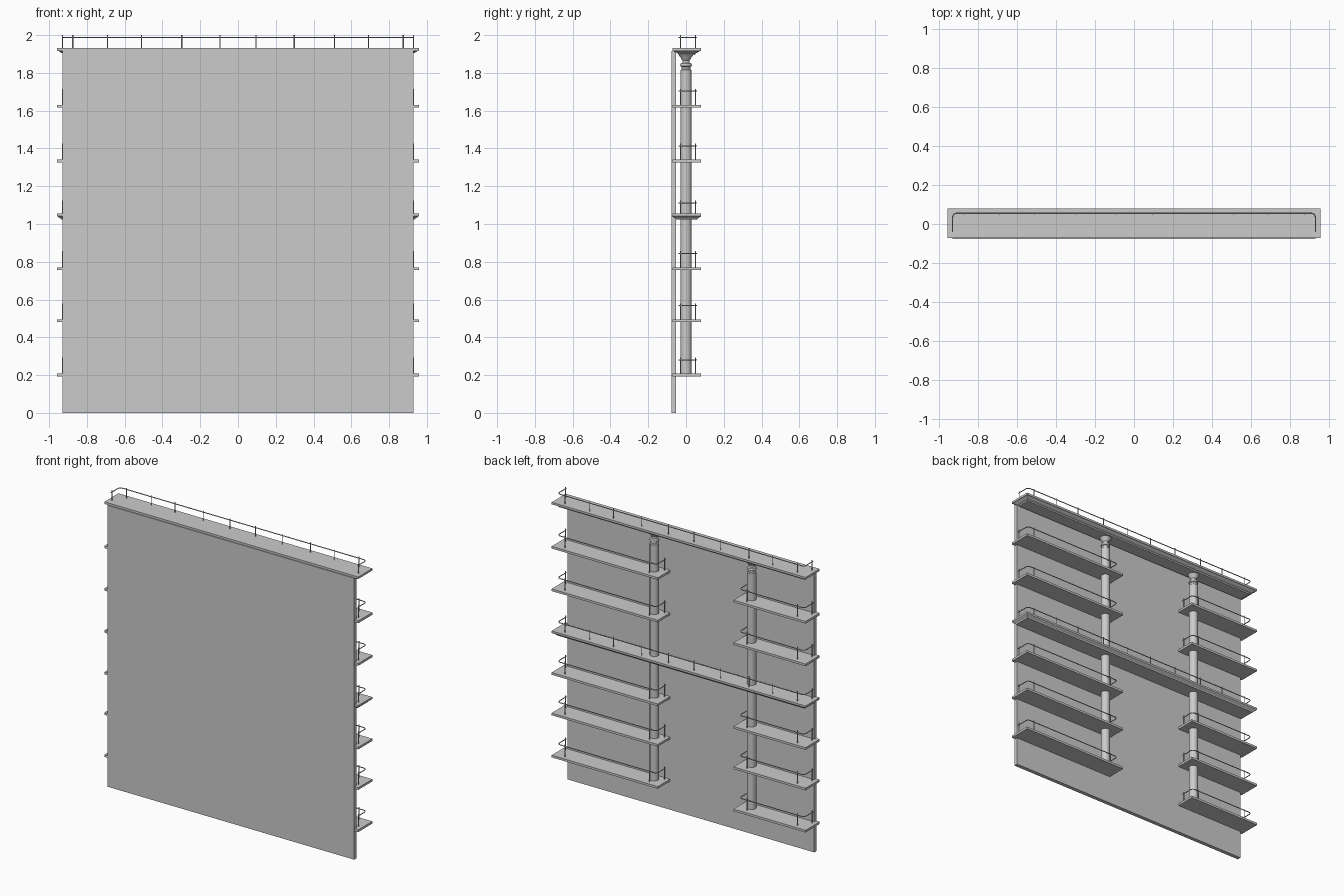
import bpy, bmesh, math
from mathutils import Vector

if "Cube" in bpy.data.objects:
    bpy.data.objects.remove(bpy.data.objects["Cube"])


def mesh_object(name, bm, smooth=False):
    bmesh.ops.recalc_face_normals(bm, faces=bm.faces)
    me = bpy.data.meshes.new(name)
    bm.to_mesh(me)
    bm.free()
    ob = bpy.data.objects.new(name, me)
    bpy.context.collection.objects.link(ob)
    if smooth:
        bpy.context.view_layer.objects.active = ob
        ob.select_set(True)
        bpy.ops.object.shade_smooth_by_angle(angle=math.radians(35))
        ob.select_set(False)
    return ob


def slab(name, x0, x1, y0, y1, layers):
    """Stack of rectangles; layers = (z, inset) from bottom to top."""
    bm = bmesh.new()
    rings = [[bm.verts.new(p) for p in ((x0 + i, y0 + i, z), (x1 - i, y0 + i, z),
                                        (x1 - i, y1 - i, z), (x0 + i, y1 - i, z))]
             for z, i in layers]
    bm.faces.new(rings[0])
    bm.faces.new(rings[-1])
    for a, b in zip(rings, rings[1:]):
        for k in range(4):
            bm.faces.new((a[k], a[(k + 1) % 4], b[(k + 1) % 4], b[k]))
    return mesh_object(name, bm)


def lathe(name, x, profile, sides=24):
    bm = bmesh.new()
    rings = [[bm.verts.new((x + r * math.cos(2 * math.pi * k / sides),
                            r * math.sin(2 * math.pi * k / sides), z))
              for k in range(sides)] for r, z in profile]
    bm.faces.new(rings[0])
    bm.faces.new(rings[-1])
    for a, b in zip(rings, rings[1:]):
        for k in range(sides):
            j = (k + 1) % sides
            bm.faces.new((a[k], a[j], b[j], b[k]))
    return mesh_object(name, bm, True)


def railing(name, x0, x1, post_xs, z, height=0.07):
    """Bent rod with rounded corners on thin posts, standing at height z."""
    cu = bpy.data.curves.new(name, 'CURVE')
    cu.dimensions = '3D'
    cu.bevel_depth = 0.003
    cu.bevel_resolution = 1
    cu.use_fill_caps = True
    back, front, r = -0.04, 0.055, 0.02
    rail_z = z + height - 0.012
    pts = [(x0, back)]
    for cx, start in ((x0 + r, 180), (x1 - r, 90)):
        for s in range(5):
            a = math.radians(start - s * 22.5)
            pts.append((cx + r * math.cos(a), front - r + r * math.sin(a)))
    pts.append((x1, back))
    paths = [[(x, y, rail_z) for x, y in pts]]
    posts = [(x, front - 0.004) for x in post_xs] + [(x0, -0.03), (x1, -0.03)]
    paths += [[(x, y, z - 0.004), (x, y, z + height)] for x, y in posts]
    for path in paths:
        sp = cu.splines.new('POLY')
        sp.points.add(len(path) - 1)
        for p, co in zip(sp.points, path):
            p.co = (*co, 1)
    ob = bpy.data.objects.new(name, cu)
    bpy.context.collection.objects.link(ob)
    bpy.context.view_layer.objects.active = ob
    ob.select_set(True)
    bpy.ops.object.convert(target='MESH')
    bpy.context.object.select_set(False)


# Back panel
slab("back_panel", -0.93, 0.93, -0.078, -0.052, [(0, 0), (1.917, 0)])

# Columns with turned capitals
profile = [(0.029, 0.2), (0.029, 1.815), (0.024, 1.82), (0.024, 1.832), (0.03, 1.836),
           (0.031, 1.843), (0.028, 1.849), (0.019, 1.853), (0.018, 1.866), (0.026, 1.875),
           (0.029, 1.884), (0.037, 1.892), (0.042, 1.9)]
COLUMNS = (-0.495, 0.238)
for side, x in zip(("short", "long"), COLUMNS):
    lathe(side + "_side_column", x, profile)

# Full-width moulded shelves with railings
full_posts = [s * x for x in (0.095, 0.298, 0.51, 0.69, 0.875) for s in (-1, 1)]
slab("top_cornice", -0.957, 0.957, -0.072, 0.08,
     [(1.895, 0.032), (1.903, 0.029), (1.908, 0.018), (1.915, 0.008),
      (1.917, 0.0), (1.931, 0.0)])
slab("middle_shelf", -0.957, 0.957, -0.072, 0.08,
     [(1.024, 0.02), (1.03, 0.017), (1.036, 0.007), (1.042, 0.0), (1.055, 0.0)])
railing("top_railing", -0.93, 0.93, full_posts, 1.93)
railing("middle_railing", -0.93, 0.93, full_posts, 1.054)

# Plain side shelves with their own railings
for i, z in enumerate((0.2, 0.487, 0.763, 1.333, 1.623)):
    for side, x0, x1, posts in (("short", -0.957, -0.414, (-0.875, -0.495)),
                                ("long", 0.157, 0.957, (0.238, 0.875))):
        slab(f"{side}_shelf_{i + 1}", x0, x1, -0.072, 0.08,
             [(z - 0.007, 0.0), (z + 0.008, 0.0)])
        railing(f"{side}_shelf_railing_{i + 1}", x0 + 0.027, x1 - 0.027,
                posts, z + 0.008, 0.085)
